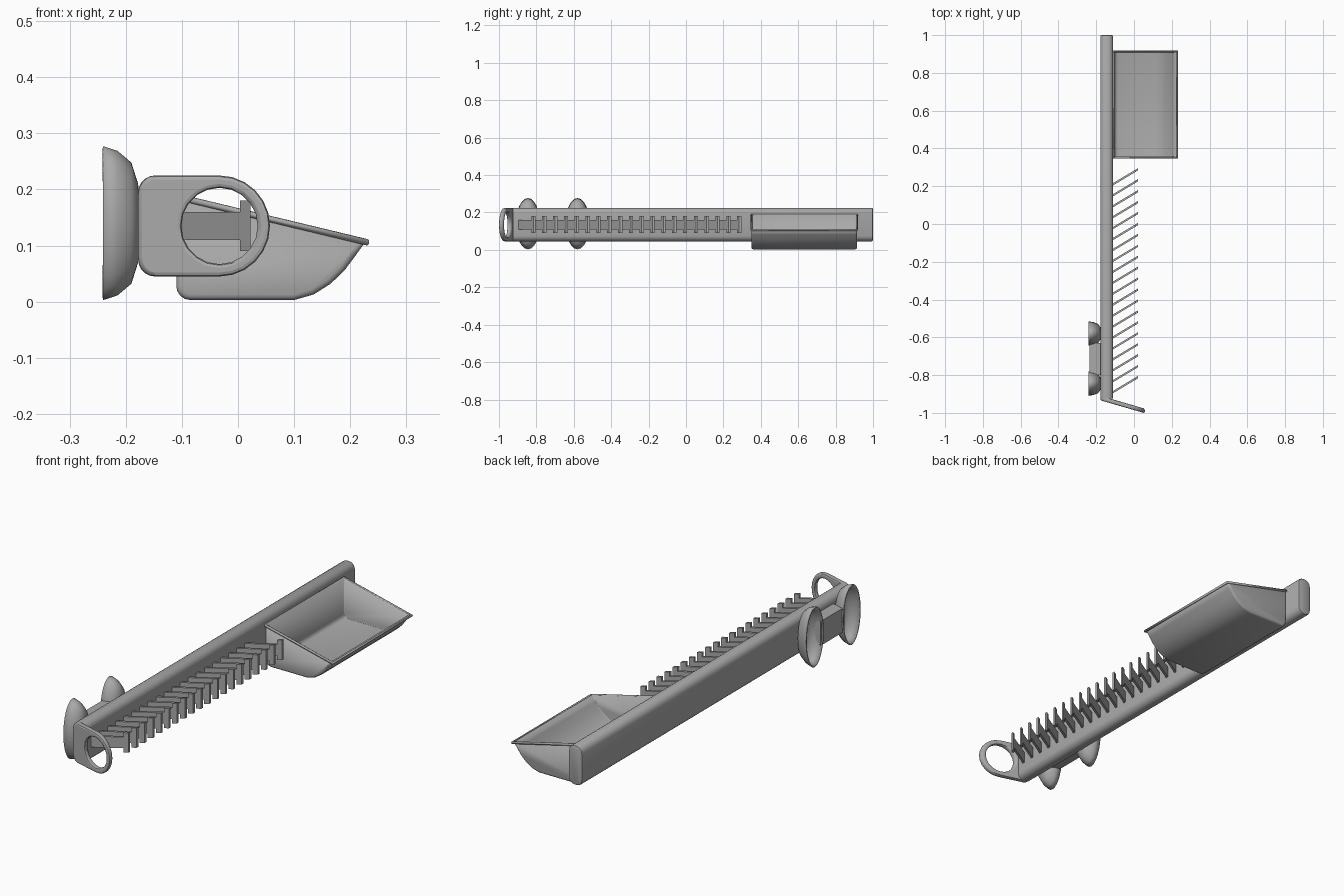
import bpy, bmesh
from math import sin, cos, pi, radians, atan2
from mathutils import Matrix, Vector

old = bpy.data.objects.get("Cube")
if old:
    bpy.data.objects.remove(old, do_unlink=True)

grey = bpy.data.materials.new("plain grey")
grey.use_nodes = True
tone = (0.4, 0.4, 0.4, 1)
grey.diffuse_color = tone
grey.node_tree.nodes["Principled BSDF"].inputs["Base Color"].default_value = tone


def activate(ob):
    bpy.ops.object.select_all(action="DESELECT")
    ob.select_set(True)
    bpy.context.view_layer.objects.active = ob


def finish(bm, name, angle=35):
    bmesh.ops.recalc_face_normals(bm, faces=bm.faces)
    me = bpy.data.meshes.new(name)
    bm.to_mesh(me)
    bm.free()
    ob = bpy.data.objects.new(name, me)
    bpy.context.collection.objects.link(ob)
    me.materials.append(grey)
    activate(ob)
    bpy.ops.object.shade_smooth_by_angle(angle=radians(angle))
    return ob


def prism(points, y0, y1):
    """Extrude an x-z outline along y; returns the bmesh and its end faces."""
    bm = bmesh.new()
    first = bm.faces.new([bm.verts.new((x, y0, z)) for x, z in points])
    out = bmesh.ops.extrude_face_region(bm, geom=[first])["geom"]
    bmesh.ops.translate(bm, vec=(0, y1 - y0, 0),
                        verts=[v for v in out if isinstance(v, bmesh.types.BMVert)])
    # the source face survives the extrusion only when it is kept explicitly
    if not first.is_valid or len(bm.faces) < len(points) + 2:
        bmesh.ops.holes_fill(bm, edges=[e for e in bm.edges if e.is_boundary], sides=0)
    return bm


def box(bm, low, high):
    size = Vector(high) - Vector(low)
    mid = (Vector(high) + Vector(low)) / 2
    return bmesh.ops.create_cube(bm, size=1, matrix=Matrix.Translation(mid) @ Matrix.Diagonal((*size, 1)))["verts"]


def arc(cx, cz, r, a0, a1, n, rz=None):
    return [(cx + r * cos(radians(a0 + (a1 - a0) * i / n)),
             cz + (rz or r) * sin(radians(a0 + (a1 - a0) * i / n))) for i in range(n + 1)]


# Long bar with rounded edges
section = (arc(-0.14, 0.195, 0.03, 0, 90, 5) + arc(-0.148, 0.195, 0.03, 90, 180, 5)
           + arc(-0.148, 0.075, 0.03, 180, 270, 5) + arc(-0.14, 0.075, 0.03, 270, 360, 5))
bm = prism(section, -0.925, 1)
ends = [e for e in bm.edges if abs(e.verts[0].co.y - e.verts[1].co.y) < 1e-4 and e.verts[0].co.y > 0.9]
bmesh.ops.bevel(bm, geom=ends, offset=0.008, segments=2, affect="EDGES", profile=0.5)
finish(bm, "long_bar")

# Ring handle: flat outline with a round hole, angled forward
cu = bpy.data.curves.new("ring_handle", "CURVE")
cu.dimensions = "2D"
cu.fill_mode = "BOTH"
cu.extrude, cu.bevel_depth, cu.bevel_resolution, cu.offset = 0.005, 0.007, 1, -0.007
outline = (arc(-0.033, 0.135, 0.09, -90, 90, 12) + arc(-0.148, 0.19, 0.03, 90, 180, 4, 0.035)
           + arc(-0.148, 0.08, 0.03, 180, 270, 4, 0.035))
for pts in (outline, arc(-0.033, 0.135, 0.068, 360, 18, 19)):
    sp = cu.splines.new("POLY")
    sp.points.add(len(pts) - 1)
    for p, (x, z) in zip(sp.points, pts):
        p.co = (x, z, 0, 1)
    sp.use_cyclic_u = True
handle = bpy.data.objects.new("ring_handle", cu)
bpy.context.collection.objects.link(handle)
cu.materials.append(grey)
activate(handle)
bpy.ops.object.convert(target="MESH")
slope = -0.29
handle.data.transform(Matrix(((1, 0, 0, 0), (slope, 0, -1, -0.973), (0, 1, 0, 0), (0, 0, 0, 1))))
bpy.ops.object.shade_smooth_by_angle(angle=radians(40))

# Row of slanted T-shaped teeth
bm = bmesh.new()
for i in range(20):
    tip = -0.81 + i * 0.0579
    vs = box(bm, (-0.12, -0.006, 0.11), (0.006, 0.006, 0.16))
    vs += box(bm, (0.004, -0.006, 0.09), (0.022, 0.006, 0.18))
    for v in vs:
        v.co.y += tip + (v.co.x - 0.022) * 0.6
finish(bm, "teeth")

# Oval cups, open towards the left side of the bar, and the bridge between them
cup_profile = [(-0.175, 0.03), (-0.178, 0.07), (-0.19, 0.108), (-0.215, 0.129), (-0.24, 0.137)]
for name, cy in (("front_cup", -0.845), ("rear_cup", -0.58)):
    bm = bmesh.new()
    n = 24
    rings = [[bm.verts.new((x, cy + 0.47 * r * sin(2 * pi * k / n), 0.14 + r * cos(2 * pi * k / n)))
              for k in range(n)] for x, r in cup_profile]
    bm.faces.new(rings[0])
    for a, b in zip(rings, rings[1:]):
        for k in range(n):
            bm.faces.new((a[k], a[k - 1], b[k - 1], b[k]))
    cup = finish(bm, name, 50)
    shell = cup.modifiers.new("shell", "SOLIDIFY")
    shell.thickness = 0.006
bm = bmesh.new()
box(bm, (-0.235, -0.8, 0.08), (-0.17, -0.63, 0.19))
finish(bm, "cup_bridge")

# Tray: solid profile, top removed, ends rounded, then hollowed
curve = [(0.1, 0.003), (0.135, 0.013), (0.165, 0.032), (0.19, 0.056), (0.21, 0.083), (0.228, 0.108)]
profile = [(-0.11, 0.19)] + arc(-0.085, 0.028, 0.025, 180, 270, 4) + curve
y0, y1 = 0.35, 0.915
bm = prism(profile, y0, y1)
top = [f for f in bm.faces if all(abs(v.co.z - 0.163 + 0.2426 * v.co.x) < 0.003 for v in f.verts)]
bmesh.ops.delete(bm, geom=top, context="FACES")
rounded = [e for e in bm.edges if not e.is_boundary and abs(e.verts[0].co.y - e.verts[1].co.y) < 1e-4]
bmesh.ops.bevel(bm, geom=rounded, offset=0.01, segments=3, affect="EDGES", profile=0.5)
tray = finish(bm, "tray", 40)
shell = tray.modifiers.new("shell", "SOLIDIFY")
shell.thickness = 0.007

# Thin lip around the tray opening
lip = bpy.data.curves.new("tray_lip", "CURVE")
lip.dimensions = "3D"
lip.bevel_depth, lip.bevel_resolution = 0.006, 1
sp = lip.splines.new("POLY")
sp.points.add(3)
for p, (x, y, z) in zip(sp.points, ((-0.108, y0, 0.187), (0.23, y0, 0.106), (0.23, y1, 0.106), (-0.108, y1, 0.187))):
    p.co = (x, y, z, 1)
sp.use_cyclic_u = True
lip_ob = bpy.data.objects.new("tray_lip", lip)
bpy.context.collection.objects.link(lip_ob)
lip.materials.append(grey)
